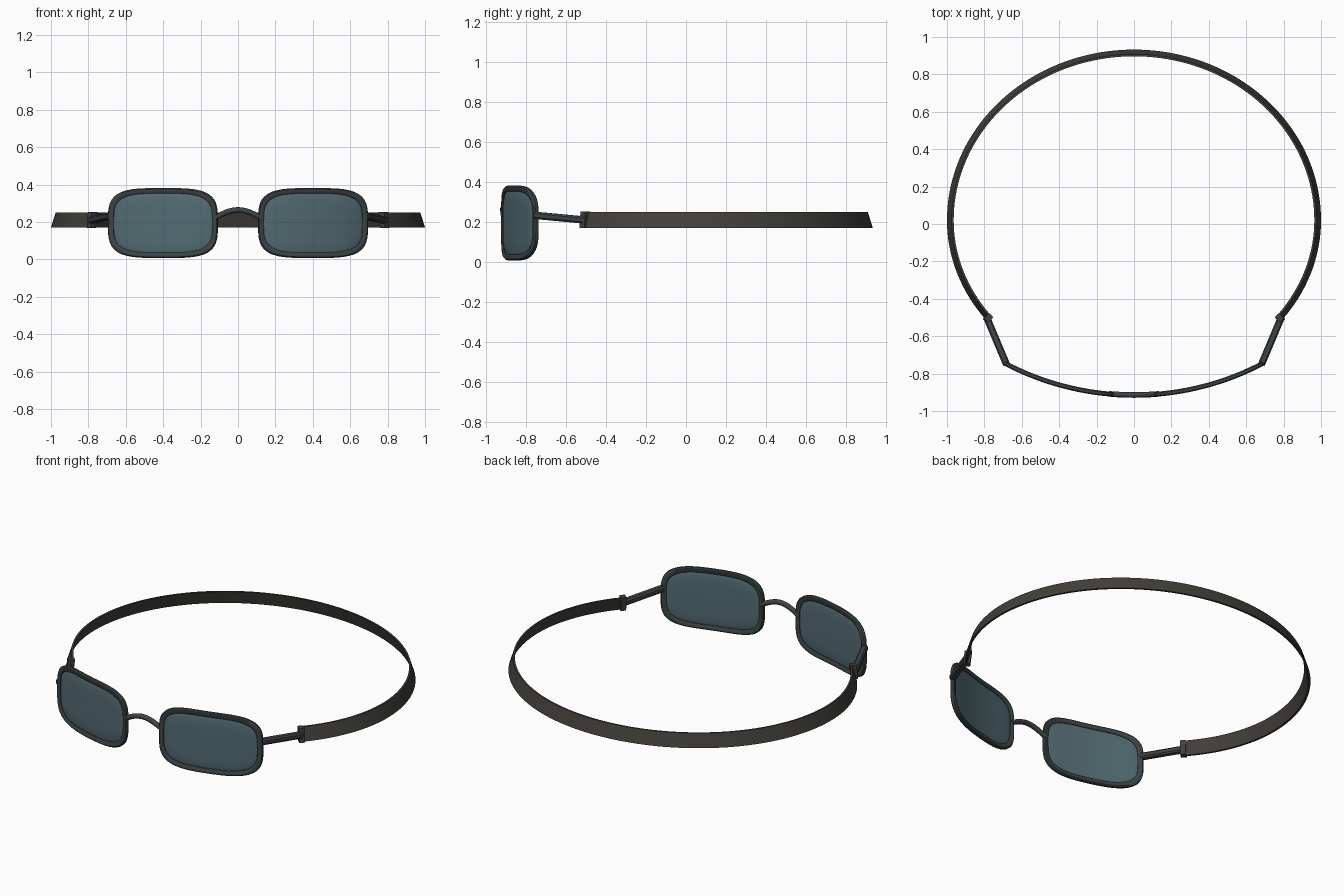
import bpy, bmesh, math
from mathutils import Vector

if "Cube" in bpy.data.objects:
    bpy.data.objects.remove(bpy.data.objects["Cube"])


def material(name, rgb):
    m = bpy.data.materials.new(name)
    m.diffuse_color = (*rgb, 1)
    m.use_nodes = True
    m.node_tree.nodes["Principled BSDF"].inputs["Base Color"].default_value = m.diffuse_color
    return m


FRAME = material("dark_frame", (0.045, 0.056, 0.062))
LENS = material("teal_lens", (0.085, 0.15, 0.17))
STRAP = material("strap_fabric", (0.055, 0.050, 0.042))


def loft(name, rings, mat, closed=False, caps=True, angle=40):
    """Skin a list of equally sized closed rings into one smooth object."""
    bm = bmesh.new()
    rows = [[bm.verts.new(p) for p in r] for r in rings]
    n = len(rows[0])
    pairs = list(zip(rows, rows[1:])) + ([(rows[-1], rows[0])] if closed else [])
    for a, b in pairs:
        for i in range(n):
            j = (i + 1) % n
            bm.faces.new((a[i], a[j], b[j], b[i]))
    if caps and not closed:
        bm.faces.new(rows[0])
        bm.faces.new(rows[-1])
    bmesh.ops.recalc_face_normals(bm, faces=bm.faces)
    me = bpy.data.meshes.new(name)
    bm.to_mesh(me)
    bm.free()
    ob = bpy.data.objects.new(name, me)
    bpy.context.collection.objects.link(ob)
    me.materials.append(mat)
    bpy.ops.object.select_all(action='DESELECT')
    ob.select_set(True)
    bpy.context.view_layer.objects.active = ob
    bpy.ops.object.shade_smooth_by_angle(angle=math.radians(angle))
    return ob


# Front curvature shared by frames and lenses
R, CY = 1.484, 0.569


def bend(x, z, d):
    t = math.asin(x / R)
    return Vector(((R + d) * math.sin(t), CY - (R + d) * math.cos(t), z))


def outline(side, inset, depth, scale=1.0, n=72):
    """Rounded-rectangle loop laid on the curved front."""
    a, b = (0.292 - inset) * scale, (0.187 - inset) * scale
    pts = []
    for i in range(n):
        t = 2 * math.pi * i / n
        c, s = math.cos(t), math.sin(t)
        r = (abs(c) ** 3.7 + abs(s) ** 3.7) ** (-1 / 3.7)
        pts.append(bend(side * 0.4 + a * r * c, 0.194 + b * r * s, depth))
    return pts


# Strap path: oval, slightly flatter at the front
def strap_ring(t, profile):
    c, s = math.cos(t), math.sin(t)
    rx, ry = 0.9875, 0.90 if s > 0 else 0.86
    nrm = Vector((c / rx, s / ry, 0)).normalized()
    base = Vector((rx * c, 0.02 + ry * s, 0))
    return [base + nrm * o + Vector((0, 0, z)) for o, z in profile]


def strap_sweep(name, t0, t1, steps, profile, mat):
    return loft(name, [strap_ring(t0 + (t1 - t0) * i / steps, profile)
                       for i in range(steps + 1)], mat)


band = [(0.0125, 0.17), (-0.0125, 0.25), (-0.0235, 0.25), (0.0, 0.17)]
clip = [(0.022, 0.168), (0.014, 0.252), (-0.026, 0.252), (-0.016, 0.168)]
T0 = -0.675
strap_sweep("head_strap", T0, math.pi - T0, 120, band, STRAP)

for side, label in ((1, "right"), (-1, "left")):
    # Lens rim
    section = [(0, -0.007), (0, 0.007), (0.006, 0.013), (0.021, 0.013),
               (0.029, 0.007), (0.029, -0.007), (0.021, -0.013), (0.006, -0.013)]
    loft(label + "_rim", [outline(side, i, d) for i, d in section], FRAME, closed=True)

    # Pillowed lens, front and back
    half = [(0.02, 0.001, 1), (0.034, 0.005, 1), (0.048, 0.008, 1),
            (0.048, 0.009, 0.75), (0.048, 0.010, 0.45), (0.048, 0.010, 0.1)]
    rings = [outline(side, i, -d, s) for i, d, s in reversed(half)]
    rings += [outline(side, i, d, s) for i, d, s in half]
    loft(label + "_lens", rings, LENS)

    # Temple arm between rim and strap
    a = Vector((side * 0.682, -0.75, 0.232))
    b = Vector((side * 0.788, -0.498, 0.208))
    d = (b - a).normalized()
    w = d.cross(Vector((0, 0, 1))).normalized()
    u = w.cross(d)
    prof = [(1, 0.5), (0.6, 1), (-0.6, 1), (-1, 0.5),
            (-1, -0.5), (-0.6, -1), (0.6, -1), (1, -0.5)]
    loft(label + "_temple_arm",
         [[p + w * x * 0.019 + u * z * 0.018 for x, z in prof] for p in (a, b)], FRAME)

    # Sleeve where the strap grips the arm
    t0, t1 = (T0, T0 + 0.035) if side > 0 else (math.pi - T0 - 0.035, math.pi - T0)
    strap_sweep(label + "_strap_sleeve", t0, t1, 3, clip, STRAP)

# Arched nose bridge
rings = []
for i in range(21):
    x = -0.13 + 0.26 * i / 20
    z = 0.218 + 0.046 * math.cos(x / 0.13 * math.pi / 2)
    slope = -0.046 * math.pi / 0.26 * math.sin(x / 0.13 * math.pi / 2)
    up = Vector((-slope, 0, 1)).normalized()
    p = bend(x, z, -0.001)
    rings.append([p + up * 0.015 * math.sin(k * math.pi / 6)
                  + Vector((0, 0.015 * math.cos(k * math.pi / 6), 0)) for k in range(12)])
loft("nose_bridge", rings, FRAME)
